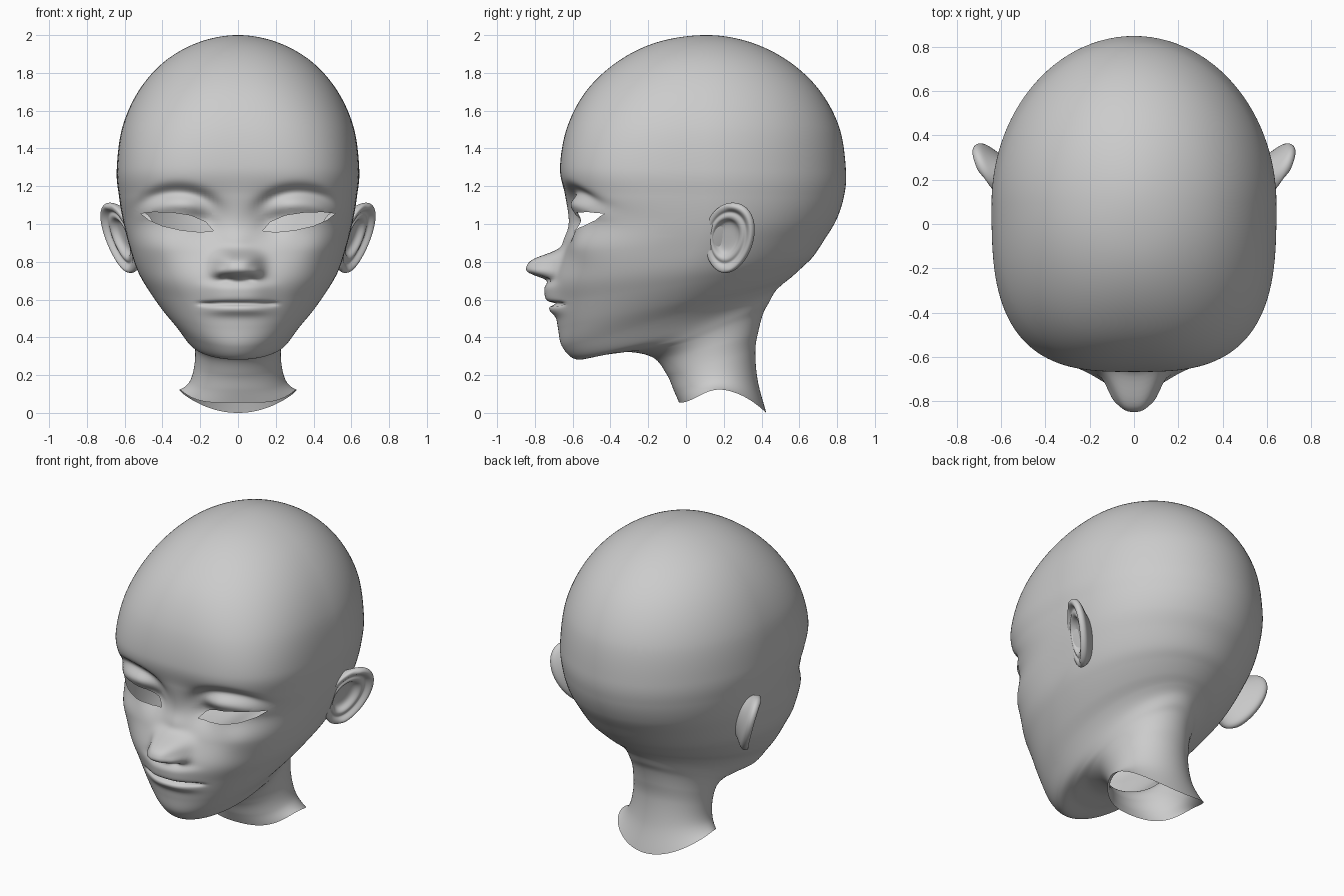
import bpy
import bmesh
from math import sin, cos, pi, exp
from mathutils import Vector

default_cube = bpy.data.objects.get("Cube")
if default_cube:
    bpy.data.objects.remove(default_cube)

skin = bpy.data.materials.new("plain_grey")
skin.use_nodes = True
grey = (0.6, 0.6, 0.6, 1)
skin.diffuse_color = grey
for node in skin.node_tree.nodes:
    if node.type == 'BSDF_PRINCIPLED':
        node.inputs["Base Color"].default_value = grey


def finish(bm, name, subdivisions=0):
    """Turn a left-half bmesh into a smooth object mirrored across x."""
    mesh = bpy.data.meshes.new(name)
    bm.to_mesh(mesh)
    bm.free()
    mesh.materials.append(skin)
    for polygon in mesh.polygons:
        polygon.use_smooth = True
    obj = bpy.data.objects.new(name, mesh)
    bpy.context.collection.objects.link(obj)
    mirror = obj.modifiers.new("mirror", 'MIRROR')
    mirror.merge_threshold = 0.0005
    if subdivisions:
        subsurf = obj.modifiers.new("smooth", 'SUBSURF')
        subsurf.levels = subsurf.render_levels = subdivisions
    return obj


def skin_rings(bm, rings, closed):
    """Join successive rings of vertices with quads."""
    for a, b in zip(rings, rings[1:]):
        count = len(a)
        for j in range(count if closed else count - 1):
            k = (j + 1) % count
            bm.faces.new((a[j], b[j], b[k], a[k]))


def bell(value, centre, width, power=2):
    return exp(-abs((value - centre) / width) ** power)


def spline(p0, p1, p2, p3, t):
    return [0.5 * (2 * b + (c - a) * t + (2 * a - 5 * b + 4 * c - d) * t * t
                   + (3 * b - a - 3 * c + d) * t ** 3)
            for a, b, c, d in zip(p0, p1, p2, p3)]


# Tilted sections, crown to neck: front y, z, back y, z, half width, squareness
sections = [
    (.11, 2, .11, 2, 0, 2),
    (-.14, 1.966, .335, 1.964, .2, 2.1),
    (-.35, 1.868, .54, 1.864, .382, 2.2),
    (-.522, 1.712, .705, 1.71, .522, 2.4),
    (-.628, 1.516, .812, 1.51, .612, 2.7),
    (-.667, 1.3, .847, 1.28, .642, 3),
    (-.64, 1.15, .835, 1.14, .63, 3),
    (-.622, 1, .795, 1.02, .607, 2.75),
    (-.65, .85, .735, .92, .575, 2.7),
    (-.7, .7, .675, .83, .535, 2.4),
    (-.695, .58, .62, .775, .485, 2.2),
    (-.678, .45, .56, .72, .415, 2.1),
    (-.655, .35, .51, .68, .345, 2),
    (-.58, .283, .47, .64, .288, 2),
    (-.45, .305, .44, .585, .256, 2),
    (-.3, .322, .41, .53, .238, 2),
    (-.17, .29, .385, .44, .228, 2),
    (-.1, .2, .367, .33, .23, 2),
    (-.065, .12, .38, .17, .255, 2),
    (-.037, .055, .425, 0, .31, 2),
]


def face_relief(x, z):
    """Forward offset that models the nose, lips and eye sockets."""
    # nose with rounded tip, wings and nostrils
    rise = bell(z, .775, .075 if z > .775 else .062, 3)
    out = 0.168 * rise * bell(x, 0, .112, 3)
    out += 0.015 * bell(z, .91, .05) * bell(x, 0, .07)
    out += 0.025 * bell(z, .75, .03) * bell(x, .1, .03)
    out -= 0.025 * bell(z, .71, .014) * bell(x, .06, .03)
    # lips and the line between them
    lips = bell(x, 0, .155, 3)
    out += 0.048 * bell(z, .635, .058, 4) * lips
    out += 0.032 * bell(z, .548, .03) * lips
    out -= 0.04 * bell(z, .578, .009) * bell(x, 0, .195, 8)
    # eye socket, lid fold, upper lid and cheek
    out -= 0.06 * bell(z, 1.03, .1) * bell(x, .17, .09)
    fold = 1.17 - 1.4 * (x - .32) ** 2
    across = bell(x, .32, .19, 4)
    out -= 0.042 * bell(z, fold, .038) * across
    out += 0.014 * bell(z, fold - .075, .035) * across
    out += 0.035 * bell(z, .89, .1) * bell(x, .44, .13)
    return out


# Head and neck shell, left half
steps, columns = 14, 72
first, last = sections[1], sections[-1]
before = (first[2], first[3], first[0], first[1], -first[4], first[5])
after = [2 * a - b for a, b in zip(last, sections[-2])]
keys = [before] + sections + [after]
spans = len(sections) - 1

bm = bmesh.new()
rings = []
for i in range(spans * steps + 1):
    k = min(i // steps, spans - 1)
    yf, zf, yb, zb, w, square = spline(*keys[k:k + 4], i / steps - k)
    middle, depth = (yf + yb) / 2, (yb - yf) / 2
    # the rim of the neck rises at its sides, and the jaw sides sink into the neck
    flare = max(0, i / steps - spans + 2) / 2
    sag = 0.045 * bell(i / steps, 14.5, 1.8)
    ring = []
    for j in range(columns + 1):
        angle = pi * (j / columns) ** 1.4
        s, c = abs(sin(angle)), cos(angle)
        n = square if c > 0 else 2
        x = 0 if j in (0, columns) else w * s ** (2 / n)
        along = -abs(c) ** (2 / n) if c > 0 else abs(c)
        y = middle + depth * along
        z = zf + (zb - zf) * (along + 1) / 2 - sag * s * s
        z += 0.095 * flare ** 2 * s ** (4 if c > 0 else 2)
        if y < -0.1 and z > 0.4:
            y -= face_relief(x, z)
        ring.append(bm.verts.new((x, y, z)))
    rings.append(ring)
skin_rings(bm, rings, False)
bmesh.ops.remove_doubles(bm, verts=bm.verts, dist=0.00005)

# Almond eye opening, cut edge by edge and then removed
almond = [(.13, .963), (.2, .957), (.3, .967), (.4, .99), (.47, 1.02),
          (.515, 1.055), (.45, 1.063), (.35, 1.06), (.25, 1.045), (.17, 1.01)]
cuts = []
for (ax, az), (bx, bz) in zip(almond, almond[1:] + almond[:1]):
    cuts.append((Vector((ax, 0, az)), Vector((bz - az, 0, ax - bx)).normalized()))


def around_eye():
    found = []
    for face in bm.faces:
        m = face.calc_center_median()
        if m.y < -0.2 and .1 < m.x < .55 and .93 < m.z < 1.09:
            found.append(face)
    return found


for point, normal in cuts:
    faces = around_eye()
    edges = {e for f in faces for e in f.edges}
    verts = {v for f in faces for v in f.verts}
    bmesh.ops.bisect_plane(bm, geom=list(verts) + list(edges) + faces, dist=0.00001,
                           plane_co=point, plane_no=normal)
opening = [f for f in around_eye()
           if all((f.calc_center_median() - p).dot(n) < 0 for p, n in cuts)]
bmesh.ops.delete(bm, geom=opening, context='FACES')
finish(bm, "head_and_neck")

# Ears: hollow, inner ridge, groove, rolled rim, then the tapering back
ear_profile = [(.15, -.035), (.35, -.034), (.46, -.024), (.54, -.002), (.64, .002),
               (.72, -.01), (.79, .005), (.87, .02), (.95, .017), (1, -.003),
               (.97, -.025), (.86, -.045), (.7, -.08), (.55, -.13)]
centre = Vector((.63, .227, .925))
back = Vector((.43, .9, 0)).normalized()
up = Vector((.33, .1, 1)).normalized()
outward = back.cross(up).normalized()

bm = bmesh.new()
rings = []
for index, (radius, height) in enumerate(ear_profile):
    # the hollow sits forward, and the back sweeps forward into the head
    shift = -0.04 * (1 - radius) if index < 10 else 1.1 * (height + 0.02)
    ring = []
    for j in range(32):
        angle = 2 * pi * j / 32
        c, s = cos(angle), sin(angle)
        u = 0.148 * c * (1 + 0.1 * s) * radius + shift
        v = 0.2 * s * radius
        # the rim and ridge fade out where the ear meets the cheek
        h = height * (0.5 + 0.5 * c) if c < 0 and height > 0 else height
        ring.append(bm.verts.new(centre + back * u + up * v + outward * h))
    rings.append(ring)
bm.faces.new(rings[0])
skin_rings(bm, rings, True)
finish(bm, "ears", 2)
